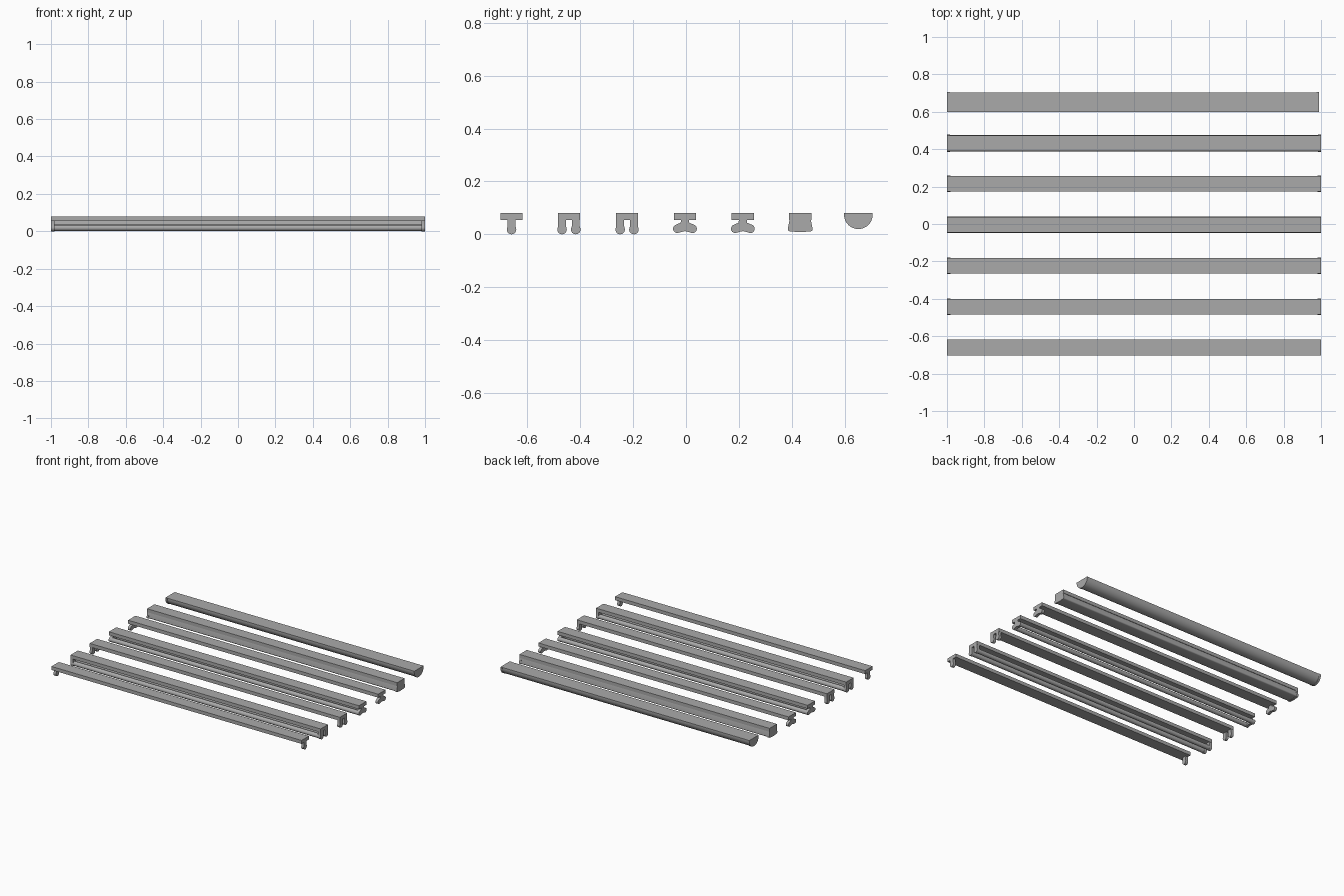
import bpy, bmesh, math

if "Cube" in bpy.data.objects:
    bpy.data.objects.remove(bpy.data.objects["Cube"])

grey = bpy.data.materials.new("plain_grey")
grey.diffuse_color = (0.4, 0.4, 0.4, 1)
grey.use_nodes = True
grey.node_tree.nodes["Principled BSDF"].inputs["Base Color"].default_value = grey.diffuse_color


def extrude(name, outline, y, x0, x1):
    """Extrude a (y, z) outline along x."""
    bm = bmesh.new()
    face = bm.faces.new([bm.verts.new((x0, y + p, z)) for p, z in outline])
    out = bmesh.ops.extrude_face_region(bm, geom=[face])
    moved = [g for g in out["geom"] if isinstance(g, bmesh.types.BMVert)]
    bmesh.ops.translate(bm, vec=(x1 - x0, 0, 0), verts=moved)
    bmesh.ops.recalc_face_normals(bm, faces=bm.faces)
    mesh = bpy.data.meshes.new(name)
    bm.to_mesh(mesh)
    bm.free()
    mesh.materials.append(grey)
    ob = bpy.data.objects.new(name, mesh)
    bpy.context.collection.objects.link(ob)
    bpy.ops.object.select_all(action='DESELECT')
    bpy.context.view_layer.objects.active = ob
    ob.select_set(True)
    bpy.ops.object.shade_smooth_by_angle(angle=math.radians(35))
    return ob


def arc(cy, cz, r, a0, a1, n):
    """Points on an arc, angles in degrees."""
    return [(cy + r * math.cos(math.radians(a0 + (a1 - a0) * i / n)),
             cz + r * math.sin(math.radians(a0 + (a1 - a0) * i / n)))
            for i in range(n + 1)]


def housing(y, tag):
    box = [(-0.042, 0.055), (0.042, 0.055), (0.042, 0.08), (-0.042, 0.08)]
    extrude("housing_" + tag, box, y, -1, 1)


def end_pair(name, outline, y, t=0.02):
    extrude(name + "_left", outline, y, -1, -1 + t)
    extrude(name + "_right", outline, y, 1 - t, 1)


def tube(name, y, z, r):
    extrude(name, arc(0, z, r, 0, 337.5, 15), y, -0.985, 0.985)


def leg(offset):
    """Upright lamp holder with a rounded foot."""
    return ([(offset - 0.015, 0.056), (offset - 0.015, 0.03)]
            + arc(offset, 0.018, 0.018, 160, 380, 14)
            + [(offset + 0.015, 0.03), (offset + 0.015, 0.056)])


# Fixtures with upright lamp holders; only the second one carries tubes
for tag, y, offsets, lit in (("single", -0.66, (0,), False),
                             ("twin", -0.443, (-0.026, 0.026), True),
                             ("twin_empty", -0.223, (-0.026, 0.026), False)):
    housing(y, tag)
    for i, o in enumerate(offsets):
        end_pair(f"lamp_holder_{tag}_{i}", leg(o), y)
        if lit:
            tube(f"tube_{tag}_{i}", y + o, 0.018, 0.016)

# Fixtures with winged lamp holders
half = ([(0.0, 0.012), (0.013, 0.009)] + arc(0.029, 0.021, 0.016, 250, 430, 12)
        + [(0.016, 0.044), (0.015, 0.056)])
wing = half + [(-p, z) for p, z in reversed(half[1:])]
for tag, y, lit in (("wing", -0.004, True), ("wing_empty", 0.215, False)):
    housing(y, tag)
    end_pair("lamp_holder_" + tag, wing, y)
    if lit:
        for i, o in enumerate((-0.029, 0.029)):
            tube(f"tube_{tag}_{i}", y + o, 0.021, 0.0155)

# Fixture with a flared cover
def cover(inset):
    side = ([(0, 0.008 + inset), (0.025, 0.010 + inset)]
            + arc(0.038 - inset, 0.020 + inset, 0.009, 280, 370, 5)
            + [(0.040 - inset, 0.056)])
    return side + [(-p, z) for p, z in reversed(side[1:])]


housing(0.432, "cover")
end_pair("cover_end_cap", cover(0), 0.432, 0.015)
extrude("flared_cover", cover(0.002), 0.432, -0.987, 0.987)

# Fixture with a half-round cover
def bowl(r):
    return [(-r, 0.08)] + arc(0, 0.074, r, 180, 360, 24) + [(r, 0.08)]


extrude("round_cover", bowl(0.052), 0.652, -0.985, 0.98)
for side, x in (("left", -1), ("right", 0.975)):
    extrude("round_end_cap_" + side, bowl(0.054), 0.652, x, x + 0.015)
